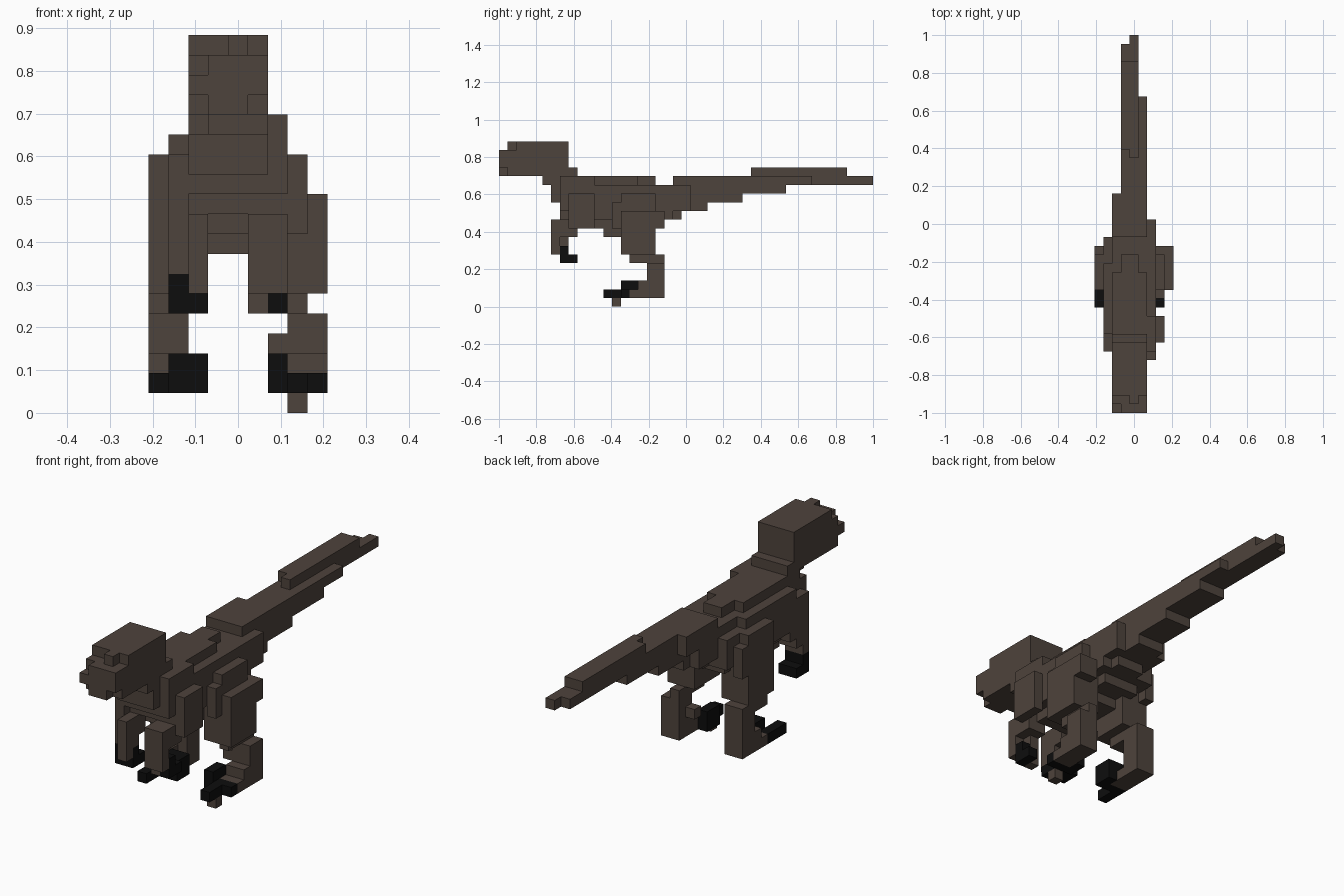
import bpy, bmesh
from mathutils import Vector

default_cube = bpy.data.objects.get("Cube")
if default_cube:
    bpy.data.objects.remove(default_cube)

UNIT = 2 / 43                     # edge of one block
ORIGIN = Vector((-4.5, -21.5, 0))  # grid corner that centres the model


def make_material(name, colour):
    material = bpy.data.materials.new(name)
    material.use_nodes = True
    material.diffuse_color = (*colour, 1)
    shader = material.node_tree.nodes["Principled BSDF"]
    shader.inputs["Base Color"].default_value = (*colour, 1)
    shader.inputs["Roughness"].default_value = 0.9
    return material


hide = make_material("brown_hide", (0.076, 0.056, 0.045))
claw = make_material("black_claw", (0.004, 0.004, 0.004))

cells = {}      # block position -> part name
materials = {}  # part name -> material


def fill(part, xs, ys, zs, material=hide):
    """Fill a box of blocks; the first part to claim a block keeps it."""
    materials[part] = material
    for x in range(*xs):
        for y in range(*ys):
            for z in range(*zs):
                cells.setdefault((x, y, z), part)


def build(part):
    """Make one object from the outer faces of the part's blocks."""
    bm = bmesh.new()
    for cell in [c for c, owner in cells.items() if owner == part]:
        for axis in range(3):
            for side in (0, 1):
                neighbour = list(cell)
                neighbour[axis] += 2 * side - 1
                if tuple(neighbour) in cells:
                    continue
                u, v = (axis + 1) % 3, (axis + 2) % 3
                ring = []
                for du, dv in ((0, 0), (1, 0), (1, 1), (0, 1)):
                    corner = Vector(cell)
                    corner[axis] += side
                    corner[u] += du
                    corner[v] += dv
                    ring.append(bm.verts.new((corner + ORIGIN) * UNIT))
                bm.faces.new(ring if side else ring[::-1])
    bmesh.ops.remove_doubles(bm, verts=bm.verts, dist=UNIT / 100)
    bmesh.ops.dissolve_limit(bm, angle_limit=0.01, verts=bm.verts, edges=bm.edges)
    mesh = bpy.data.meshes.new(part)
    bm.to_mesh(mesh)
    bm.free()
    mesh.materials.append(materials[part])
    bpy.context.collection.objects.link(bpy.data.objects.new(part, mesh))


# Head with a stepped snout
fill("head", (2, 6), (2, 8), (15, 19))
fill("head", (2, 6), (1, 2), (15, 18))
fill("head", (4, 5), (1, 2), (18, 19))
fill("snout", (3, 6), (0, 1), (16, 18))
fill("snout", (3, 5), (0, 1), (15, 16))
fill("snout", (2, 3), (0, 1), (16, 17))

# Neck and chest, stepping down to the belly
fill("neck", (3, 6), (5, 9), (14, 15))
fill("neck", (2, 6), (7, 9), (14, 16))
fill("chest", (2, 6), (6, 8), (12, 14))
fill("chest", (2, 6), (7, 8), (11, 12))
fill("chest", (6, 7), (7, 11), (11, 15))

# Torso
fill("torso", (1, 7), (8, 20), (10, 13))
fill("torso", (2, 7), (8, 20), (13, 14))
fill("torso", (1, 2), (9, 17), (13, 14))
fill("back_ridge", (2, 6), (9, 16), (14, 15))
fill("back_ridge", (3, 5), (16, 18), (14, 15))
fill("belly", (2, 6), (9, 19), (9, 10))
fill("belly", (3, 6), (12, 17), (8, 9))

# Tail, thinning backwards as its underside steps up
fill("tail", (2, 6), (20, 25), (13, 15))
fill("tail", (6, 7), (20, 22), (11, 14))
for start, end, bottom in ((20, 21, 10), (21, 24, 11), (24, 28, 12), (28, 33, 13), (33, 36, 14)):
    fill("tail", (3, 6), (start, end), (bottom, 15))
fill("tail", (2, 3), (20, 23), (11, 13))
fill("tail", (3, 5), (36, 42), (14, 15))
fill("tail", (4, 5), (42, 43), (14, 15))
fill("tail_ridge", (3, 5), (30, 40), (15, 16))
fill("tail_ridge", (4, 5), (29, 30), (15, 16))

# Left arm
fill("left_shoulder", (7, 8), (8, 11), (9, 13))
fill("left_arm", (5, 7), (6, 9), (8, 10))
fill("left_arm", (5, 7), (6, 7), (6, 8))
fill("left_arm", (5, 6), (7, 8), (5, 8))
fill("left_hand_claws", (6, 7), (7, 9), (5, 6), claw)
fill("left_hand_claws", (6, 7), (7, 8), (6, 7), claw)

# Right arm
fill("right_shoulder", (1, 2), (7, 10), (9, 13))
fill("right_arm", (1, 3), (7, 9), (8, 10))
fill("right_arm", (2, 3), (6, 7), (6, 10))
fill("right_arm", (1, 3), (7, 8), (7, 8))
fill("right_hand_claws", (1, 3), (7, 9), (5, 6), claw)
fill("right_hand_claws", (1, 3), (7, 8), (6, 7), claw)

# Left leg
fill("left_thigh", (6, 8), (14, 18), (6, 13))
fill("left_thigh", (7, 8), (13, 14), (9, 12))
fill("left_thigh", (7, 9), (17, 19), (9, 11))
fill("left_thigh", (8, 9), (14, 18), (6, 11))
fill("left_shin", (7, 8), (15, 18), (5, 6))
fill("left_shin", (7, 8), (17, 19), (2, 6))
fill("left_shin", (8, 9), (17, 19), (2, 5))
fill("left_shin", (6, 7), (17, 18), (3, 4))
fill("left_foot", (7, 9), (15, 19), (1, 2))
fill("left_foot", (7, 9), (16, 19), (2, 3))
fill("left_toe", (7, 8), (13, 14), (0, 1))
fill("left_foot_claws", (7, 8), (12, 15), (1, 2), claw)
fill("left_foot_claws", (8, 9), (14, 15), (1, 2), claw)
fill("left_foot_claws", (6, 7), (14, 16), (1, 3), claw)

# Right leg
fill("right_thigh", (0, 1), (14, 18), (6, 13))
fill("right_thigh", (0, 1), (18, 19), (9, 12))
fill("right_thigh", (1, 3), (14, 18), (6, 10))
fill("right_shin", (0, 2), (15, 18), (5, 6))
fill("right_shin", (0, 2), (17, 19), (2, 6))
fill("right_foot", (0, 2), (15, 19), (1, 2))
fill("right_foot", (0, 1), (16, 19), (2, 3))
fill("right_foot_claws", (0, 1), (12, 15), (1, 2), claw)
fill("right_foot_claws", (1, 3), (14, 16), (1, 3), claw)

for part_name in materials:
    build(part_name)
